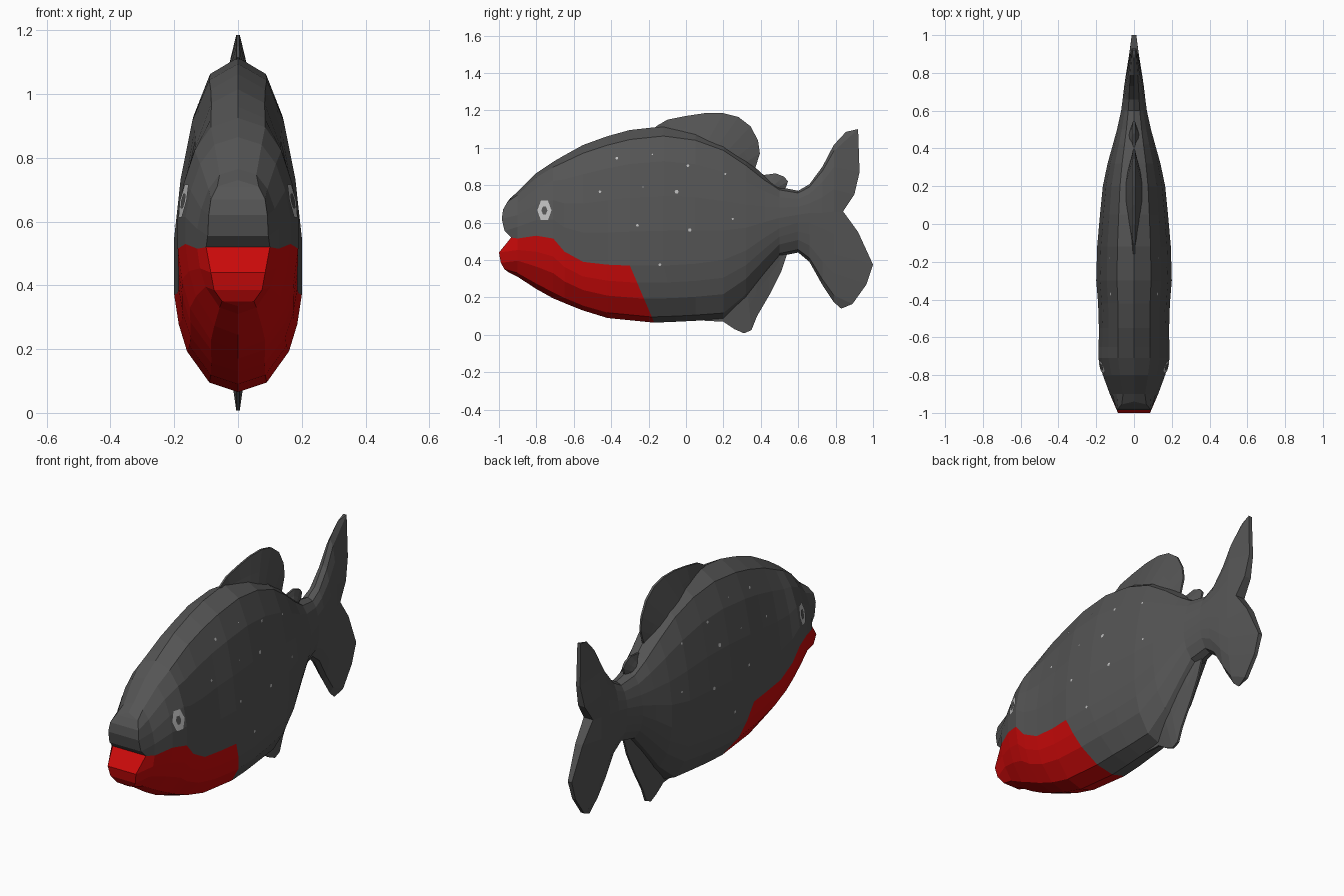
import bpy, bmesh, math
from mathutils import Vector
from mathutils.bvhtree import BVHTree

if "Cube" in bpy.data.objects:
    bpy.data.objects.remove(bpy.data.objects["Cube"])


def material(name, color):
    m = bpy.data.materials.new(name)
    m.diffuse_color = (*color, 1)
    m.use_nodes = True
    m.node_tree.nodes["Principled BSDF"].inputs["Base Color"].default_value = m.diffuse_color
    return m


GREY = material("dark_grey", (0.09, 0.09, 0.09))
RED = material("red", (0.6, 0.003, 0.003))
PALE = material("pale_grey", (0.5, 0.5, 0.5))


def finish(bm, name, *mats):
    bmesh.ops.remove_doubles(bm, verts=bm.verts, dist=0.0005)
    bmesh.ops.recalc_face_normals(bm, faces=bm.faces)
    me = bpy.data.meshes.new(name)
    bm.to_mesh(me)
    ob = bpy.data.objects.new(name, me)
    bpy.context.collection.objects.link(ob)
    for m in mats:
        me.materials.append(m)
    return ob


# Cross-section: (height fraction, width fraction) below and above the colour line
LOWER = [(0, 0), (.1, .45), (.42, .8), (.7, .93), (1, 1)]
UPPER = [(.25, 1), (.5, .9), (.75, .72), (.93, .45), (1, 0)]

# Lips and jaw: x, y, z from the chin up
FRONT = [(0, -.95, .335), (.05, -.97, .35), (.075, -.99, .385), (.085, -1, .44),
         (.1, -.935, .52), (.095, -.97, .555), (.092, -.985, .62),
         (.085, -.978, .67), (.065, -.955, .71), (0, -.94, .73)]

# Body stations: y, top, bottom, half width, colour line height, lower slant
STATIONS = [
    (-.90, .765, .31, .128, .515, 0), (-.80, .865, .245, .165, .53, 0),
    (-.71, .925, .195, .189, .515, 0), (-.65, .96, .17, .187, .445, 0),
    (-.55, 1.015, .13, .186, .39, 0), (-.42, 1.062, .09, .19, .375, 0),
    (-.30, 1.095, .065, .2, .37, .13), (-.12, 1.115, .07, .195, .37, .07),
    (.05, 1.09, .075, .18, .38, 0), (.20, 1.03, .085, .165, .40, 0),
    (.32, .94, .19, .14, .45, 0), (.42, .85, .32, .112, .52, 0),
    (.50, .79, .42, .09, .57, 0), (.60, .77, .44, .068, .60, 0),
    (.66, .805, .39, .06, .60, 0), (.73, .90, .265, .052, .57, 0),
    (.79, 1.015, .175, .043, .54, 0)]

# Forked trailing edge of the tail
TAIL = [(0, .83, .14), (.01, .89, .165), (.01, .965, .27), (.012, 1, .375),
        (.022, .92, .55), (.028, .84, .66), (.02, .90, .75), (.012, .928, .87),
        (.01, .92, 1.1), (0, .855, 1.085)]


def ring(y, top, bottom, w, line, slant):
    low = [(w * x, y + slant * (1 - t), bottom + t * (line - bottom)) for t, x in LOWER]
    return low + [(w * x, y, line + t * (top - line)) for t, x in UPPER]


# Body, head and tail in one loft
bm = bmesh.new()
rings = [FRONT] + [ring(*s) for s in STATIONS] + [TAIL]
sides = [[[bm.verts.new((s * x, y, z)) for x, y, z in r] for r in rings] for s in (1, -1)]
for side in sides:
    for i in range(len(rings) - 1):
        for j in range(9):
            f = bm.faces.new((side[i][j], side[i + 1][j], side[i + 1][j + 1], side[i][j + 1]))
            f.material_index = int(j < 4 and i < 7)
for end in (0, -1):
    a, b = sides[0][end], sides[1][end]
    for j in range(9):
        f = bm.faces.new((a[j], a[j + 1], b[j + 1], b[j]))
        f.material_index = int(end == 0 and j < 4)
body = finish(bm, "body", GREY, RED)
tree = BVHTree.FromObject(body, bpy.context.evaluated_depsgraph_get())


# Fins: thick root line blended through a middle row to a thin outer edge
def fin(name, start, stop, edge, thick):
    bm = bmesh.new()
    n = len(edge)
    rows = []
    for s in (1, -1):
        for k, t in ((0, thick), (.55, thick * .5), (1, .006)):
            row = []
            for i, (y, z) in enumerate(edge):
                root = Vector(start).lerp(Vector(stop), i / (n - 1))
                p = root.lerp(Vector((y, z)), k)
                taper = .15 + .85 * math.sin(math.pi * i / (n - 1))
                row.append(bm.verts.new((s * max(t * taper, .005), p.x, p.y)))
            rows.append(row)
    loop = [rows[i] for i in (0, 1, 2, 5, 4, 3)]
    for a, b in zip(loop, loop[1:] + loop[:1]):
        for i in range(n - 1):
            bm.faces.new((a[i], a[i + 1], b[i + 1], b[i]))
    for i in (0, n - 1):
        bm.faces.new([r[i] for r in loop])
    return finish(bm, name, GREY)


fin("dorsal_fin", (-.1, 1.06), (.35, .84),
    [(-.16, 1.115), (-.1, 1.15), (0, 1.17), (.1, 1.185), (.2, 1.185), (.28, 1.165),
     (.345, 1.115), (.385, 1.04), (.395, .97), (.37, .89), (.385, .855)], .06)
fin("small_back_fin", (.4, .82), (.5, .75),
    [(.36, .86), (.42, .855), (.48, .863), (.525, .845), (.545, .82), (.535, .79),
     (.52, .775)], .035)
fin("belly_fin", (.1, .16), (.54, .5),
    [(.1, .075), (.2, .07), (.26, .03), (.31, .008), (.35, .025), (.38, .1), (.45, .22),
     (.51, .34), (.54, .43)], .05)


# Flat markings laid onto both flanks
def mark(bm, cy, cz, ry, rz, sides, lift, inner=0):
    for s in (1, -1):
        def put(k, i):
            a = math.tau * (i + .5) / sides
            y, z = cy + k * ry * math.sin(a), cz + k * rz * math.cos(a)
            hit = tree.ray_cast(Vector((s, y, z)), Vector((-s, 0, 0)))[0]
            return bm.verts.new((hit.x + s * lift, y, z))
        outer = [put(1, i) for i in range(sides)]
        if inner:
            hole = [put(inner, i) for i in range(sides)]
            for i in range(sides):
                j = (i + 1) % sides
                q = (outer[i], outer[j], hole[j], hole[i])
                bm.faces.new(q if s < 0 else q[::-1])
        else:
            bm.faces.new(outer)


bm = bmesh.new()
mark(bm, -.757, .665, .038, .06, 6, .005, .42)
finish(bm, "eye_rings", PALE)

bm = bmesh.new()
for y, z, r in [(-.37, .945, .008), (-.18, .965, .004), (.01, .905, .008), (-.46, .765, .007),
                (-.23, .79, .004), (-.05, .765, .011), (.21, .86, .006), (.25, .62, .006),
                (-.26, .585, .008), (.02, .56, .01), (-.14, .375, .008)]:
    mark(bm, y, z, r, r, 6, .003)
finish(bm, "flank_spots", PALE)
